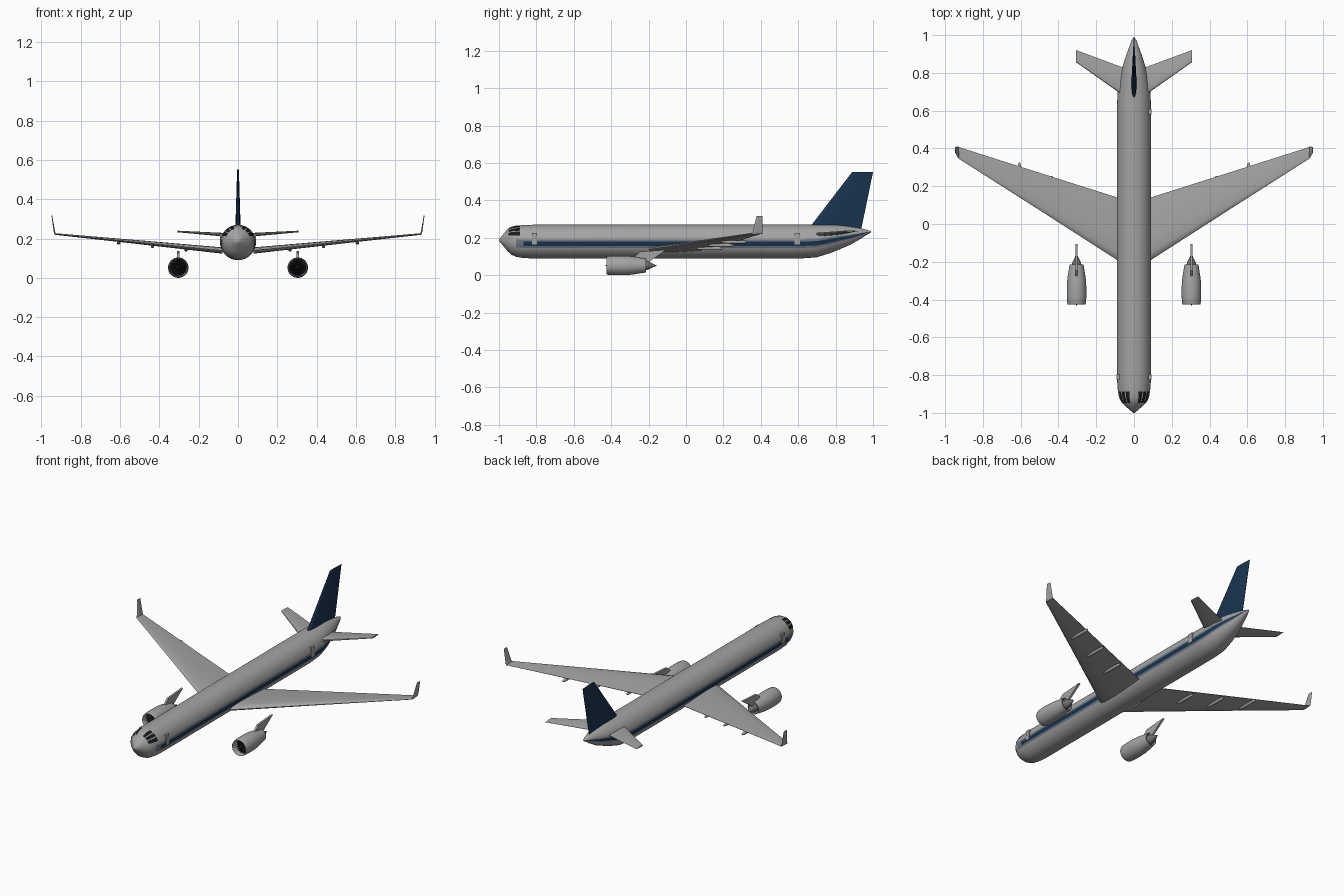
import bpy, bmesh
from math import sin, cos, pi, radians

if "Cube" in bpy.data.objects:
    bpy.data.objects.remove(bpy.data.objects["Cube"])


def material(name, rgb):
    m = bpy.data.materials.new(name)
    m.diffuse_color = (*rgb, 1)
    m.use_nodes = True
    m.node_tree.nodes["Principled BSDF"].inputs["Base Color"].default_value = m.diffuse_color
    return m


NAVY = material("navy", (0.010, 0.034, 0.078))
BLEND = material("stripe_edge", (0.15, 0.18, 0.22))
BLACK = material("black", (0.01, 0.01, 0.012))
DARK = material("dark_metal", (0.16, 0.16, 0.16))
GREY = material("grey", (0.37, 0.37, 0.37))


def finish(name, bm, mats=(GREY,), mirror=False, angle=35):
    bmesh.ops.recalc_face_normals(bm, faces=bm.faces)
    me = bpy.data.meshes.new(name)
    bm.to_mesh(me)
    bm.free()
    ob = bpy.data.objects.new(name, me)
    bpy.context.collection.objects.link(ob)
    for m in mats:
        me.materials.append(m)
    if mirror:
        ob.modifiers.new("mirror", 'MIRROR')
    bpy.ops.object.select_all(action='DESELECT')
    ob.select_set(True)
    bpy.context.view_layer.objects.active = ob
    bpy.ops.object.shade_smooth_by_angle(angle=radians(angle))
    return ob


def skin(bm, rings, caps=True):
    """Bridge closed rings of points; returns the faces as [ring][segment]."""
    vs = [[bm.verts.new(p) for p in r] for r in rings]
    n = len(vs[0])
    faces = [[bm.faces.new((a[i], a[(i + 1) % n], b[(i + 1) % n], b[i])) for i in range(n)]
             for a, b in zip(vs, vs[1:])]
    if caps:
        bm.faces.new(vs[0])
        bm.faces.new(vs[-1])
    return faces


def lathe(name, profile, x, z, mats=(GREY,), caps=True, n=32):
    """Revolve (y, radius) points about an axis along y, mirrored in x."""
    bm = bmesh.new()
    skin(bm, [[(x + r * cos(2 * pi * i / n), y, z + r * sin(2 * pi * i / n))
               for i in range(n)] for y, r in profile], caps)
    return finish(name, bm, mats, True)


# Aerofoil: chord fraction, thickness fraction
FOIL = [(0, 0), (.03, .28), (.12, .45), (.35, .5), (.7, .28), (1, .03),
        (1, -.03), (.7, -.28), (.35, -.5), (.12, -.45), (.03, -.28)]


def surface(name, stations, upright=False, mats=(GREY,), mirror=True):
    """Loft aerofoils through (x, z, leading y, trailing y, thickness)."""
    bm = bmesh.new()
    rings = []
    for x, z, le, te, t in stations:
        rings.append([(x + h * t, le + c * (te - le), z) if upright else
                      (x, le + c * (te - le), z + h * t) for c, h in FOIL])
    skin(bm, rings)
    return finish(name, bm, mats, mirror, 40)


def slab(bm, profile, x0, x1):
    """Extrude a (y, z) outline between two x positions."""
    skin(bm, [[(x, y, z) for y, z in profile] for x in (x0, x1)])


# Fuselage: y, centre z, half width, half height
BODY = [(-1, .188, .004, .004), (-.985, .188, .022, .022), (-.955, .188, .056, .058),
        (-.935, .185, .072, .074), (-.91, .182, .081, .083), (-.87, .18, .087, .088),
        (-.82, .18, .09, .09), (.62, .18, .09, .09), (.70, .183, .087, .087),
        (.77, .194, .077, .076), (.82, .203, .064, .065), (.875, .211, .048, .05),
        (.93, .222, .028, .03), (.965, .229, .016, .014), (.988, .232, .004, .004)]
SEG = 48


def body_point(y, a, grow=0.0):
    for p, q in zip(BODY, BODY[1:]):
        if p[0] <= y <= q[0]:
            f = (y - p[0]) / (q[0] - p[0])
            zc, w, h = (p[k] + f * (q[k] - p[k]) for k in (1, 2, 3))
            return ((w + grow) * cos(a), y, zc + (h + grow) * sin(a))


bm = bmesh.new()
rows = skin(bm, [[body_point(s[0], 2 * pi * i / SEG) for i in range(SEG)] for s in BODY])
for k, row in enumerate(rows[4:]):        # soft-edged stripes along the midline
    for i in (23, 24, 25, 26, 45, 46, 47, 0):
        core = i in (24, 25, 46, 47) and k > 0
        row[i].material_index = 1 if core else 2
finish("fuselage", bm, (GREY, NAVY, BLEND), angle=50)

# Cockpit windows: patches hugging the nose
bm = bmesh.new()
for a0, a1 in ((22, 37), (41, 55), (59, 73)):
    angs = [radians(a0 + (a1 - a0) * k / 4) for k in range(5)]
    ys = (-.948, -.935, -.91, -.887)
    grid = [[bm.verts.new(body_point(y, a, .0015)) for a in angs] for y in ys]
    for r, s in zip(grid, grid[1:]):
        for k in range(4):
            bm.faces.new((r[k], r[k + 1], s[k + 1], s[k]))
finish("cockpit_windows", bm, (BLACK,), True)

# Cabin doors
for name, y, both in (("front_doors", -.81, True), ("rear_door", .595, False)):
    bm = bmesh.new()
    slab(bm, [(y - .014, .165), (y + .014, .165), (y + .014, .225), (y - .014, .225)],
         .075, .0915)
    finish(name, bm, mirror=both)

# Wings, winglets and tail surfaces
surface("wings", [(.078, .139, -.198, .137, .032), (.5, .181, .073, .271, .02),
                  (.93, .223, .347, .408, .008)])
surface("winglets", [(.929, .221, .347, .41, .008), (.934, .235, .357, .41, .007),
                     (.947, .317, .378, .408, .004)], upright=True)
surface("tailplanes", [(.035, .217, .665, .82, .02), (.308, .236, .857, .921, .008)])
surface("fin", [(0, .24, .645, .935, .028), (0, .27, .672, .942, .026),
                (0, .552, .888, 1.0, .009)], upright=True, mats=(NAVY,), mirror=False)

# Flap track fairings under the wings
for k, (x, y, z) in enumerate(((.264, .195, .143), (.435, .255, .160), (.607, .325, .178))):
    lathe(f"flap_fairing_{k + 1}", [(y - .14, .002), (y - .125, .007), (y - .09, .009),
                                    (y - .02, .009), (y - .004, .006), (y, .002)], x, z, n=12)

# Engines
EX, EZ = .304, .052
lathe("engine_nacelles", [(-.38, .041), (-.41, .042), (-.422, .044), (-.426, .0465),
                          (-.42, .049), (-.39, .0515), (-.34, .052), (-.29, .049),
                          (-.215, .037), (-.215, .034), (-.26, .034)], EX, EZ, caps=False)
lathe("engine_ducts", [(-.38, .042), (-.379, .003)], EX, EZ, (BLACK,))
lathe("engine_rear_walls", [(-.262, .034), (-.26, .01)], EX, EZ, (BLACK,))
lathe("engine_spinners", [(-.38, .014), (-.40, .011), (-.42, .006), (-.432, .001)],
      EX, EZ, (BLACK,))
lathe("engine_exhaust_cones", [(-.262, .027), (-.215, .026), (-.2, .021), (-.158, .001)],
      EX, EZ, (DARK,))

bm = bmesh.new()
for i in range(18):
    a = 2 * pi * i / 18
    pts = []
    for r, da, y in ((.01, 0, -.398), (.041, -.06, -.398), (.041, .14, -.385), (.01, .2, -.385)):
        pts.append(bm.verts.new((EX + r * cos(a + da), y, EZ + r * sin(a + da))))
    bm.faces.new(pts)
finish("engine_fan_blades", bm, (BLACK,), True)

# Pylons
bm = bmesh.new()
slab(bm, [(-.28, .095), (-.245, .126), (-.105, .136), (-.15, .105), (-.2, .07)],
     EX - .006, EX + .006)
finish("engine_pylons", bm, mirror=True)
